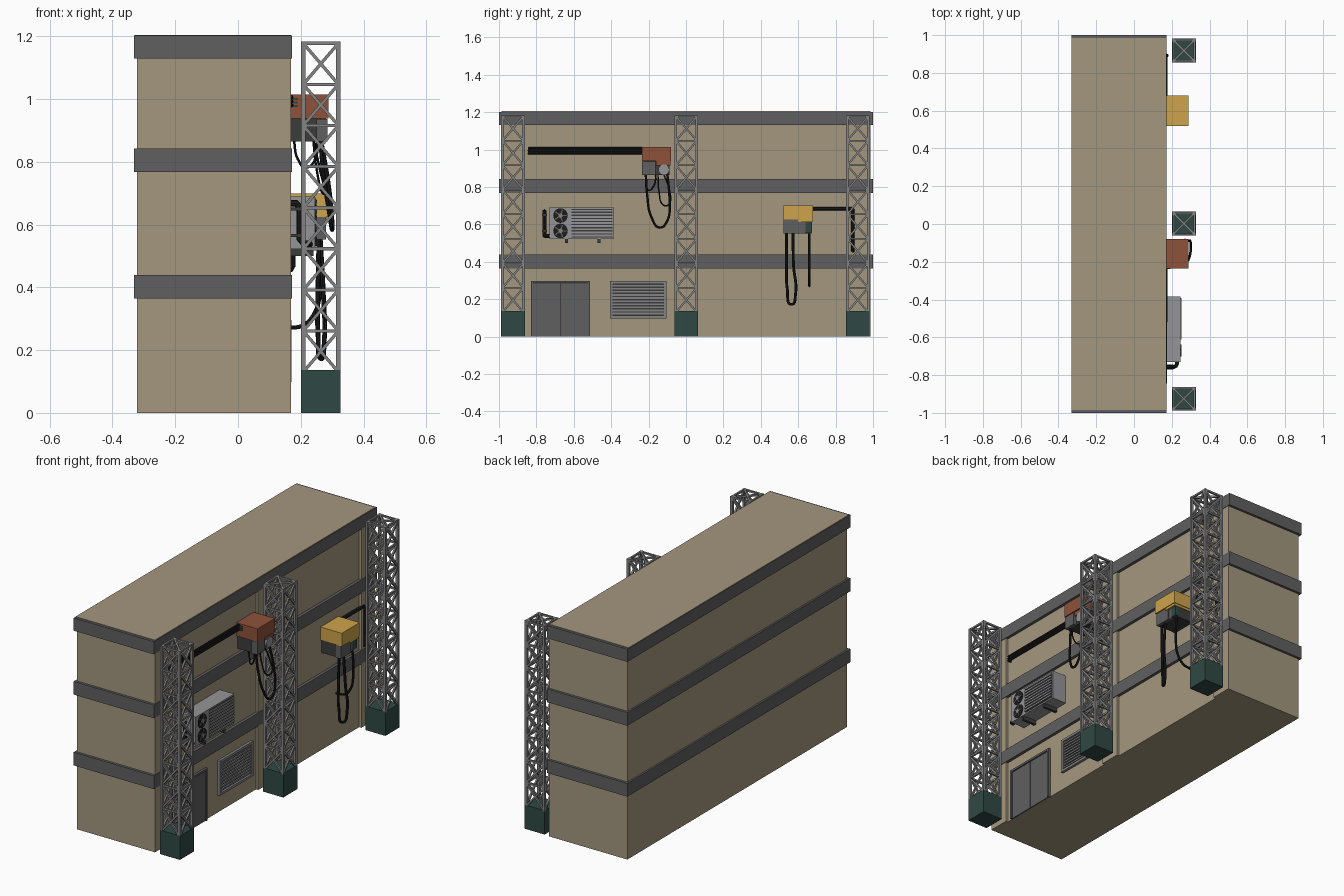
import bpy, bmesh, math
from mathutils import Vector, Matrix


def mat(name, r, g, b):
    m = bpy.data.materials.new(name)
    m.diffuse_color = (r, g, b, 1)
    return m


WALL = mat("tan_wall", 0.37, 0.31, 0.21)
BAND = mat("band_grey", 0.115, 0.115, 0.118)
STEEL = mat("steel_grey", 0.23, 0.23, 0.23)
GREEN = mat("dark_green", 0.028, 0.066, 0.057)
RUST = mat("rust_red", 0.27, 0.085, 0.042)
YELLOW = mat("yellow", 0.62, 0.37, 0.07)
BLACK = mat("black", 0.012, 0.012, 0.012)
LIGHT = mat("light_grey", 0.30, 0.30, 0.31)
DARK = mat("dark_grey", 0.045, 0.045, 0.047)


def finish(name, bm, m):
    me = bpy.data.meshes.new(name)
    bmesh.ops.recalc_face_normals(bm, faces=bm.faces)
    bm.to_mesh(me)
    bm.free()
    me.materials.append(m)
    ob = bpy.data.objects.new(name, me)
    bpy.context.collection.objects.link(ob)
    return ob


def boxes(name, m, *bounds):
    """Boxes given as (x0, x1, y0, y1, z0, z1), joined in one object."""
    bm = bmesh.new()
    for x0, x1, y0, y1, z0, z1 in bounds:
        mx = Matrix.Translation(((x0 + x1) / 2, (y0 + y1) / 2, (z0 + z1) / 2))
        mx = mx @ Matrix.Diagonal((x1 - x0, y1 - y0, z1 - z0, 1))
        bmesh.ops.create_cube(bm, size=1, matrix=mx)
    return finish(name, bm, m)


def bar(bm, a, b, w):
    """Square bar between two points."""
    a, b = Vector(a), Vector(b)
    d = b - a
    rot = d.to_track_quat('Z', 'Y').to_matrix().to_4x4()
    mx = Matrix.Translation((a + b) / 2) @ rot @ Matrix.Diagonal((w, w, d.length, 1))
    bmesh.ops.create_cube(bm, size=1, matrix=mx)


def disc(name, m, x, y, z, r, depth, seg=20):
    """Cylinder lying along x, its back at x."""
    bm = bmesh.new()
    mx = Matrix.Translation((x + depth / 2, y, z)) @ Matrix.Rotation(math.pi / 2, 4, 'Y')
    bmesh.ops.create_cone(bm, cap_ends=True, segments=seg, radius1=r, radius2=r,
                          depth=depth, matrix=mx)
    return finish(name, bm, m)


def tube(name, pts, r, smooth=False, m=BLACK):
    """Round tube along points, turned into a mesh."""
    cu = bpy.data.curves.new(name, 'CURVE')
    cu.dimensions = '3D'
    cu.bevel_depth = r
    cu.bevel_resolution = 2
    cu.use_fill_caps = True
    if smooth:
        sp = cu.splines.new('BEZIER')
        sp.bezier_points.add(len(pts) - 1)
        for p, co in zip(sp.bezier_points, pts):
            p.co = co
            p.handle_left_type = p.handle_right_type = 'AUTO'
        sp.resolution_u = 8
    else:
        sp = cu.splines.new('POLY')
        sp.points.add(len(pts) - 1)
        for p, co in zip(sp.points, pts):
            p.co = (*co, 1)
    cu.materials.append(m)
    ob = bpy.data.objects.new(name, cu)
    bpy.context.collection.objects.link(ob)
    bpy.ops.object.select_all(action='DESELECT')
    ob.select_set(True)
    bpy.context.view_layer.objects.active = ob
    bpy.ops.object.convert(target='MESH')
    bpy.ops.object.shade_smooth_by_angle()


F = 0.155                      # facade plane
TRUSS_Y = (-0.925, 0.002, 0.918)

# Building body, pilasters behind the trusses, floor bands and roof
boxes("building_body", WALL, (-0.322, F, -0.986, 0.986, 0, 1.19))
boxes("pilasters", WALL, (F - 0.02, 0.169, -0.986, -0.865, 0, 1.19),
      (F - 0.02, 0.169, -0.06, 0.06, 0, 1.19), (F - 0.02, 0.169, 0.865, 0.986, 0, 1.19))
for i, (z0, z1) in enumerate(((0.365, 0.44), (0.767, 0.842), (1.13, 1.202))):
    boxes("floor_band_%d" % (i + 1), BAND, (-0.332, 0.172, -1, 1, z0, z1))
boxes("roof_plate", WALL, (-0.33, 0.169, -0.986, 0.986, 1.19, 1.205))

# Lattice columns on green footings
for n, yc in enumerate(TRUSS_Y):
    xc, h, lo, hi, steps = 0.264, 0.056, 0.13, 1.178, 8
    boxes("column_footing_%d" % (n + 1), GREEN,
          (xc - 0.063, xc + 0.063, yc - 0.063, yc + 0.063, 0, 0.136))
    corners = [(xc + sx * h, yc + sy * h) for sx, sy in ((-1, -1), (1, -1), (1, 1), (-1, 1))]
    bm = bmesh.new()
    dz = (hi - lo) / steps
    for k in range(4):
        a, b = corners[k], corners[(k + 1) % 4]
        bar(bm, (*a, lo), (*a, hi + 0.005), 0.014)
        for s in range(steps + 1):
            z = lo + s * dz
            bar(bm, (*a, z), (*b, z), 0.010)
            if s < steps:
                bar(bm, (*a, z), (*b, z + dz), 0.010)
                bar(bm, (*b, z), (*a, z + dz), 0.010)
    for k in (0, 1):
        bar(bm, (*corners[k], hi), (*corners[k + 2], hi), 0.010)
    finish("lattice_column_%d" % (n + 1), bm, STEEL)

# Double door
boxes("door_frame", DARK, (F - 0.01, 0.158, -0.83, -0.512, 0, 0.298))
boxes("door_surround", BAND, (F - 0.01, 0.168, -0.83, -0.818, 0, 0.298),
      (F - 0.01, 0.168, -0.524, -0.512, 0, 0.298), (F - 0.01, 0.168, -0.83, -0.512, 0.286, 0.298))
boxes("door_leaves", BAND, (F, 0.162, -0.817, -0.673, 0, 0.284),
      (F, 0.162, -0.669, -0.525, 0, 0.284))

# Wall vent with louvres
boxes("vent_back", DARK, (F - 0.01, 0.158, -0.4, -0.11, 0.105, 0.29))
boxes("vent_frame", STEEL, (F, 0.17, -0.405, -0.39, 0.098, 0.296),
      (F, 0.17, -0.12, -0.105, 0.098, 0.296), (F, 0.17, -0.405, -0.105, 0.098, 0.112),
      (F, 0.17, -0.405, -0.105, 0.282, 0.296))
boxes("vent_louvres", STEEL, *[(F, 0.166, -0.39, -0.12, 0.119 + i * 0.0165, 0.128 + i * 0.0165)
                               for i in range(10)])

# Air conditioner
boxes("conditioner_case", LIGHT, (F, 0.245, -0.73, -0.384, 0.522, 0.69))
boxes("conditioner_grille_back", DARK, (0.24, 0.247, -0.612, -0.392, 0.53, 0.682))
boxes("conditioner_slats", LIGHT, *[(0.243, 0.252, -0.612, -0.392, 0.536 + i * 0.0165, 0.546 + i * 0.0165)
                                    for i in range(9)])
boxes("conditioner_feet", DARK, (F, 0.24, -0.648, -0.632, 0.50, 0.524),
      (F, 0.24, -0.472, -0.456, 0.50, 0.524))
for i, z in enumerate((0.647, 0.565)):
    y = -0.671
    disc("fan_well_%d" % (i + 1), BLACK, 0.24, y, z, 0.039, 0.007)
    disc("fan_hub_%d" % (i + 1), STEEL, 0.244, y, z, 0.012, 0.007, 12)
    bm = bmesh.new()
    for k in range(5):
        t = k * math.tau / 5
        bar(bm, (0.247, y, z), (0.247, y + 0.034 * math.cos(t), z + 0.034 * math.sin(t)), 0.007)
    finish("fan_blades_%d" % (i + 1), bm, BAND)
tube("conditioner_pipe", [(F, -0.757, 0.668), (0.185, -0.757, 0.668), (0.197, -0.757, 0.655),
                          (0.197, -0.757, 0.555), (0.21, -0.757, 0.54), (0.222, -0.752, 0.538),
                          (0.228, -0.74, 0.538), (0.228, -0.72, 0.538)], 0.011)
boxes("pipe_clamps", DARK, (F, 0.21, -0.77, -0.744, 0.645, 0.655),
      (F, 0.21, -0.77, -0.744, 0.56, 0.57))

# Rust-coloured transformer
boxes("rust_cover", RUST, (F, 0.288, -0.236, -0.08, 0.938, 1.014))
boxes("rust_side_vents", DARK, *[(0.172, 0.192, -0.239, -0.23, 0.975 + i * 0.011, 0.982 + i * 0.011)
                                 for i in range(3)])
boxes("rust_unit_body", DARK, (F, 0.265, -0.228, -0.088, 0.865, 0.94))
boxes("rust_unit_panel", BAND, (0.25, 0.285, -0.234, -0.164, 0.865, 0.936))
boxes("rust_unit_side", RUST, (0.25, 0.28, -0.16, -0.082, 0.915, 0.94))
disc("rust_unit_dial", LIGHT, 0.262, -0.118, 0.892, 0.029, 0.02)
tube("rust_cable_long", [(0.262, -0.215, 0.87), (0.272, -0.208, 0.76), (0.29, -0.185, 0.64),
                         (0.3, -0.14, 0.583), (0.3, -0.1, 0.62), (0.29, -0.088, 0.72),
                         (0.265, -0.1, 0.87)], 0.0065, True)
tube("rust_cable_mid", [(0.24, -0.15, 0.87), (0.25, -0.145, 0.78), (0.27, -0.115, 0.7),
                        (0.275, -0.09, 0.71), (0.26, -0.088, 0.78), (0.24, -0.12, 0.87)], 0.004, True)
tube("rust_cable_short", [(0.178, -0.16, 0.87), (0.19, -0.17, 0.81), (0.22, -0.2, 0.782),
                          (0.25, -0.212, 0.82), (0.25, -0.215, 0.87)], 0.004, True)

# Yellow transformer
boxes("yellow_cover", YELLOW, (F, 0.288, 0.52, 0.68, 0.625, 0.7))
boxes("yellow_cover_lip", YELLOW, (F, 0.284, 0.6, 0.676, 0.612, 0.63))
boxes("yellow_unit_body", DARK, (F, 0.262, 0.527, 0.672, 0.552, 0.628))
boxes("yellow_unit_panel", BAND, (0.25, 0.28, 0.522, 0.615, 0.552, 0.63),
      (0.25, 0.272, 0.615, 0.638, 0.552, 0.612))
boxes("yellow_unit_switch", GREEN, (0.25, 0.274, 0.638, 0.674, 0.556, 0.612))
tube("yellow_cable_loop", [(0.258, 0.538, 0.56), (0.255, 0.538, 0.4), (0.255, 0.542, 0.25),
                           (0.265, 0.564, 0.172), (0.275, 0.586, 0.23), (0.272, 0.575, 0.38),
                           (0.262, 0.572, 0.56)], 0.0075, True)
tube("yellow_cable_to_wall", [(0.255, 0.66, 0.56), (0.262, 0.66, 0.42), (0.245, 0.66, 0.32),
                              (0.205, 0.66, 0.278), (F, 0.66, 0.272)], 0.0065, True)

# Wall conduits
for i, z in enumerate((0.98, 0.993, 1.006)):
    tube("upper_conduit_%d" % (i + 1), [(F - 0.01, -0.84, z), (0.17, -0.84, z), (0.17, -0.225, z)], 0.007)
tube("lower_conduit", [(0.168, 0.67, 0.683), (0.168, 0.885, 0.683), (0.168, 0.892, 0.676),
                       (0.174, 0.892, 0.47), (0.168, 0.892, 0.458), (F, 0.892, 0.458)], 0.01)
